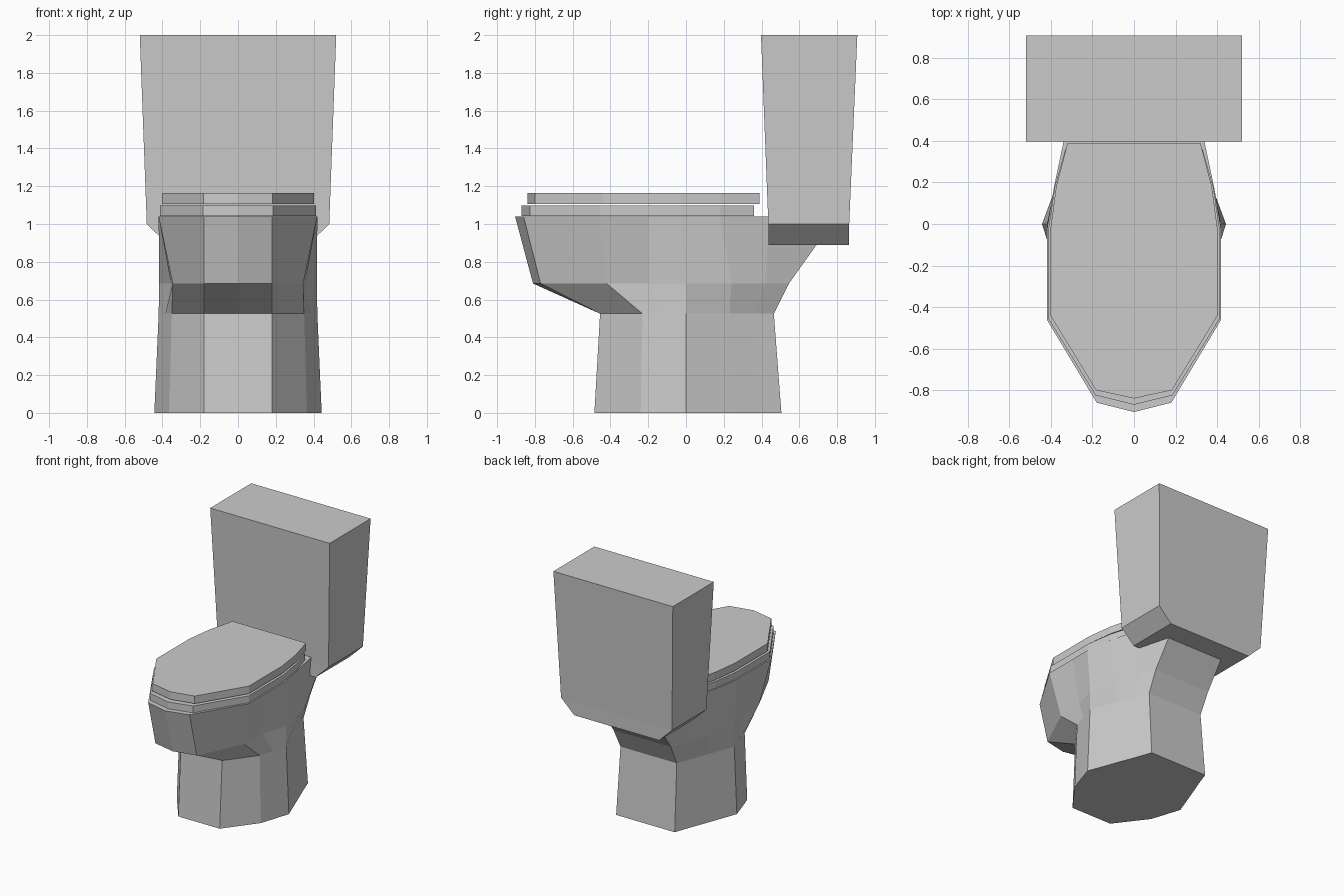
import bpy, bmesh

if "Cube" in bpy.data.objects:
    bpy.data.objects.remove(bpy.data.objects["Cube"])


def full(half):
    """Mirror a half outline (x >= 0, front to back) into a closed loop."""
    return half + [(-p[0], *p[1:]) for p in reversed(half) if p[0] > 0]


def loft(name, rings, cap_top=True):
    bm = bmesh.new()
    loops = [[bm.verts.new(p) for p in ring] for ring in rings]
    n = len(loops[0])
    for a, b in zip(loops, loops[1:]):
        for i in range(n):
            j = (i + 1) % n
            bm.faces.new((a[i], a[j], b[j], b[i]))
    bm.faces.new(loops[0][::-1])
    if cap_top:
        bm.faces.new(loops[-1])
    else:
        # flat rim plus a sloping shelf hidden in the tank
        t = loops[-1]
        h = n // 2
        bm.faces.new(t[:h] + t[h + 2:])
        bm.faces.new((t[h - 1], t[h], t[h + 1], t[h + 2]))
    bmesh.ops.recalc_face_normals(bm, faces=bm.faces)
    me = bpy.data.meshes.new(name)
    bm.to_mesh(me)
    bm.free()
    ob = bpy.data.objects.new(name, me)
    bpy.context.collection.objects.link(ob)
    return ob


def at(z, half):
    return full([(x, y, z) for x, y in half])


def box_ring(x, y0, y1, z):
    return [(x, y0, z), (x, y1, z), (-x, y1, z), (-x, y0, z)]


# Pedestal and bowl: one lofted body, front tip to back corner
foot = at(0, [(0, -.485), (.18, -.485), (.365, -.24), (.405, -.12), (.443, 0),
              (.35, .25), (.30, .38), (.255, .505)])
waist = at(.525, [(0, -.455), (.18, -.455), (.35, -.23), (.385, -.115), (.42, 0),
                  (.335, .23), (.285, .36), (.245, .465)])
belly = at(.685, [(0, -.81), (.18, -.77), (.345, -.42), (.355, -.2), (.418, 0),
                  (.37, .24), (.305, .42), (.25, .545)])
rim = full([(0, -.905, 1.04), (.18, -.86, 1.04), (.42, -.46, 1.04), (.42, -.2, 1.04),
            (.42, -.03, 1.04), (.385, .18, 1.04), (.33, .44, 1.04), (.25, .695, .895)])
loft("bowl", [foot, waist, belly, rim], cap_top=False)

# Seat and lid slabs
seat = [(0, -.87), (.185, -.825), (.413, -.455), (.413, -.03), (.382, .18), (.33, .36)]
loft("seat", [at(1.043, seat), at(1.097, seat)])
lid = [(0, -.84), (.183, -.80), (.403, -.44), (.403, -.03), (.375, .18), (.32, .39)]
loft("lid", [at(1.105, lid), at(1.165, lid)])

# Tapered tank with chamfered lower sides
loft("tank", [box_ring(.37, .438, .862, .89), box_ring(.483, .436, .864, 1.0),
              box_ring(.52, .397, .907, 2.0)])
